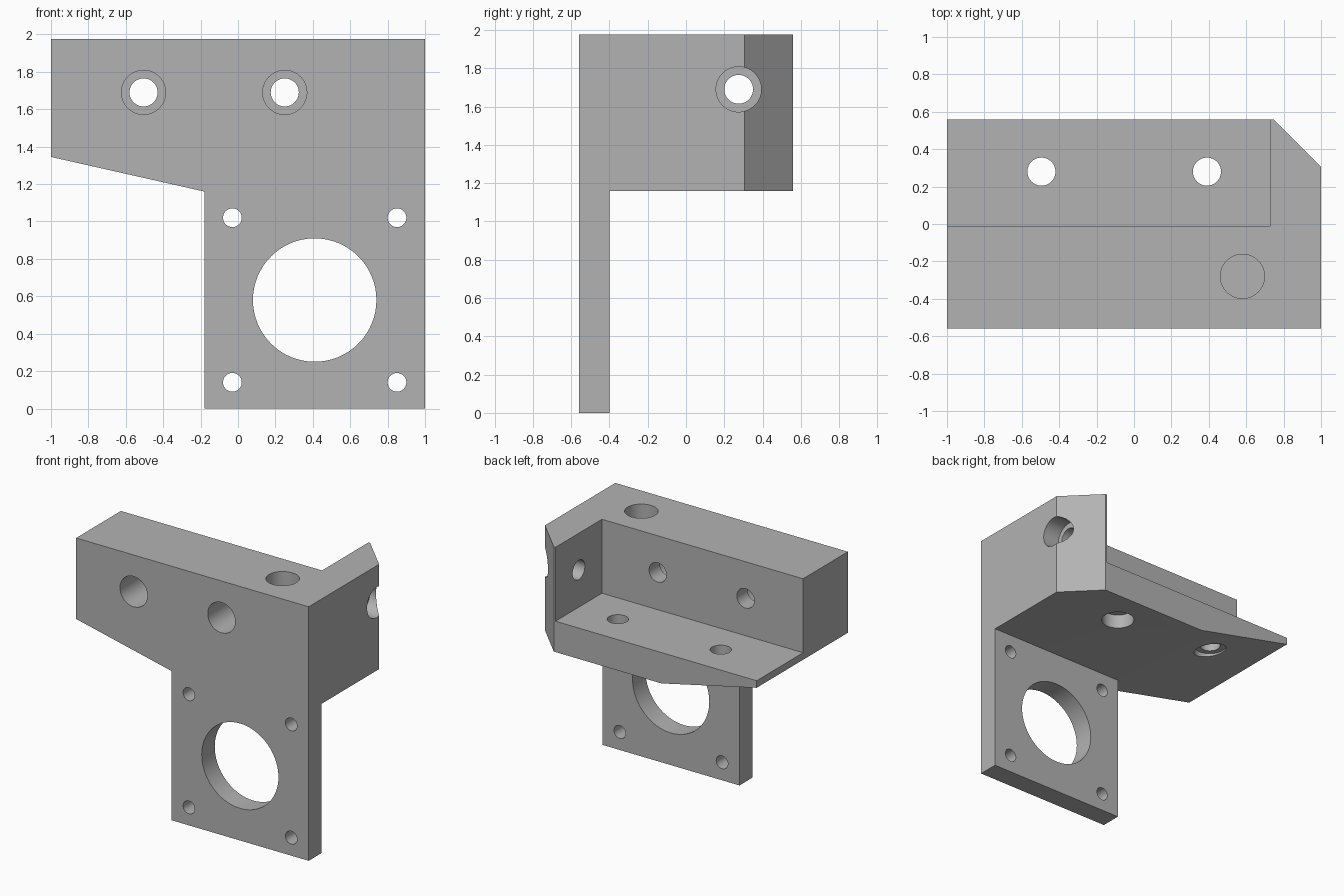
import bpy
import bmesh
from mathutils import Vector

cube = bpy.data.objects.get("Cube")
if cube:
    bpy.data.objects.remove(cube, do_unlink=True)

TOP, SHELF, BASE = 1.975, 1.40, 1.16   # main heights
BACK, WALL_X, WALL_Y = 0.56, 0.73, -0.01
WEB, BORE, HOLE = 0.13, 0.118, 0.075   # screw seats


def prism(name, points, offset):
    """Extrude a closed outline by an offset."""
    bm = bmesh.new()
    face = bm.faces.new([bm.verts.new(p) for p in points])
    new = bmesh.ops.extrude_face_region(bm, geom=[face])["geom"]
    verts = [v for v in new if isinstance(v, bmesh.types.BMVert)]
    bmesh.ops.translate(bm, verts=verts, vec=offset)
    bmesh.ops.recalc_face_normals(bm, faces=bm.faces)
    mesh = bpy.data.meshes.new(name)
    bm.to_mesh(mesh)
    bm.free()
    obj = bpy.data.objects.new(name, mesh)
    bpy.context.collection.objects.link(obj)
    return obj


def cut(cutter):
    """Subtract a cutter from the bracket, then discard it."""
    cutter.hide_render = True
    mod = bracket.modifiers.new("cut", "BOOLEAN")
    mod.operation = "DIFFERENCE"
    mod.solver = "EXACT"
    mod.object = cutter
    bpy.context.view_layer.objects.active = bracket
    bpy.ops.object.modifier_apply(modifier=mod.name)
    bpy.data.objects.remove(cutter, do_unlink=True)


def cut_box(lo, hi):
    outline = [(lo[0], lo[1], lo[2]), (hi[0], lo[1], lo[2]),
               (hi[0], hi[1], lo[2]), (lo[0], hi[1], lo[2])]
    cut(prism("box_cutter", outline, (0, 0, hi[2] - lo[2])))


def drill(start, end, radius):
    """Cut a round hole between two points."""
    start, end = Vector(start), Vector(end)
    axis = end - start
    bpy.ops.mesh.primitive_cylinder_add(
        vertices=64, radius=radius, depth=axis.length,
        location=(start + end) / 2,
        rotation=axis.to_track_quat("Z", "Y").to_euler())
    cut(bpy.context.object)


# Solid with the front outline
outline = [(-0.18, 0), (1, 0), (1, TOP), (-1, TOP), (-1, 1.345), (-0.18, BASE)]
bracket = prism("motor_bracket", [(x, -BACK, z) for x, z in outline], (0, 2 * BACK, 0))

# Space behind the motor plate, and the corner recess above the shelf
cut_box((-0.5, -0.40, -0.5), (1.5, 1, BASE))
cut_box((-1.5, WALL_Y, SHELF), (WALL_X, 1, 2.5))

# Chamfered back corner
cut(prism("chamfer_cutter",
          [(0.505, 0.80, 1), (1.24, 0.065, 1), (1.24, 0.80, 1)], (0, 0, 1.5)))

# Motor opening and its four screw holes
drill((0.41, -1, 0.58), (0.41, 0, 0.58), 0.33)
for x in (-0.03, 0.85):
    for z in (0.14, 1.02):
        # upper holes stay within the thin plate
        drill((x, -1, z), (x, 0, z), 0.05)

# Counterbored holes from the front
for x in (-0.505, 0.25):
    drill((x, -1, 1.69), (x, WALL_Y - WEB, 1.69), BORE)
    drill((x, -0.4, 1.69), (x, 0.3, 1.69), HOLE)

# Counterbored holes from below the shelf
for x in (-0.495, 0.39):
    drill((x, 0.28, 0.8), (x, 0.28, SHELF - WEB), BORE)
    drill((x, 0.28, 1.1), (x, 0.28, 1.6), HOLE)

# Counterbored hole from the side
drill((1.5, 0.275, 1.69), (WALL_X + WEB, 0.275, 1.69), BORE)
drill((1.2, 0.275, 1.69), (0.5, 0.275, 1.69), HOLE)

# Blind hole in the top
drill((0.58, -0.28, 2.3), (0.58, -0.28, BASE + WEB), BORE)

# Material and shading
grey = bpy.data.materials.new("plain_grey")
grey.use_nodes = True
color = (0.45, 0.45, 0.45, 1)
grey.diffuse_color = color
grey.node_tree.nodes["Principled BSDF"].inputs["Base Color"].default_value = color
bracket.data.materials.clear()
bracket.data.materials.append(grey)
for poly in bracket.data.polygons:
    poly.material_index = 0

bpy.ops.object.select_all(action="DESELECT")
bracket.select_set(True)
bpy.context.view_layer.objects.active = bracket
bpy.ops.object.shade_smooth_by_angle()
